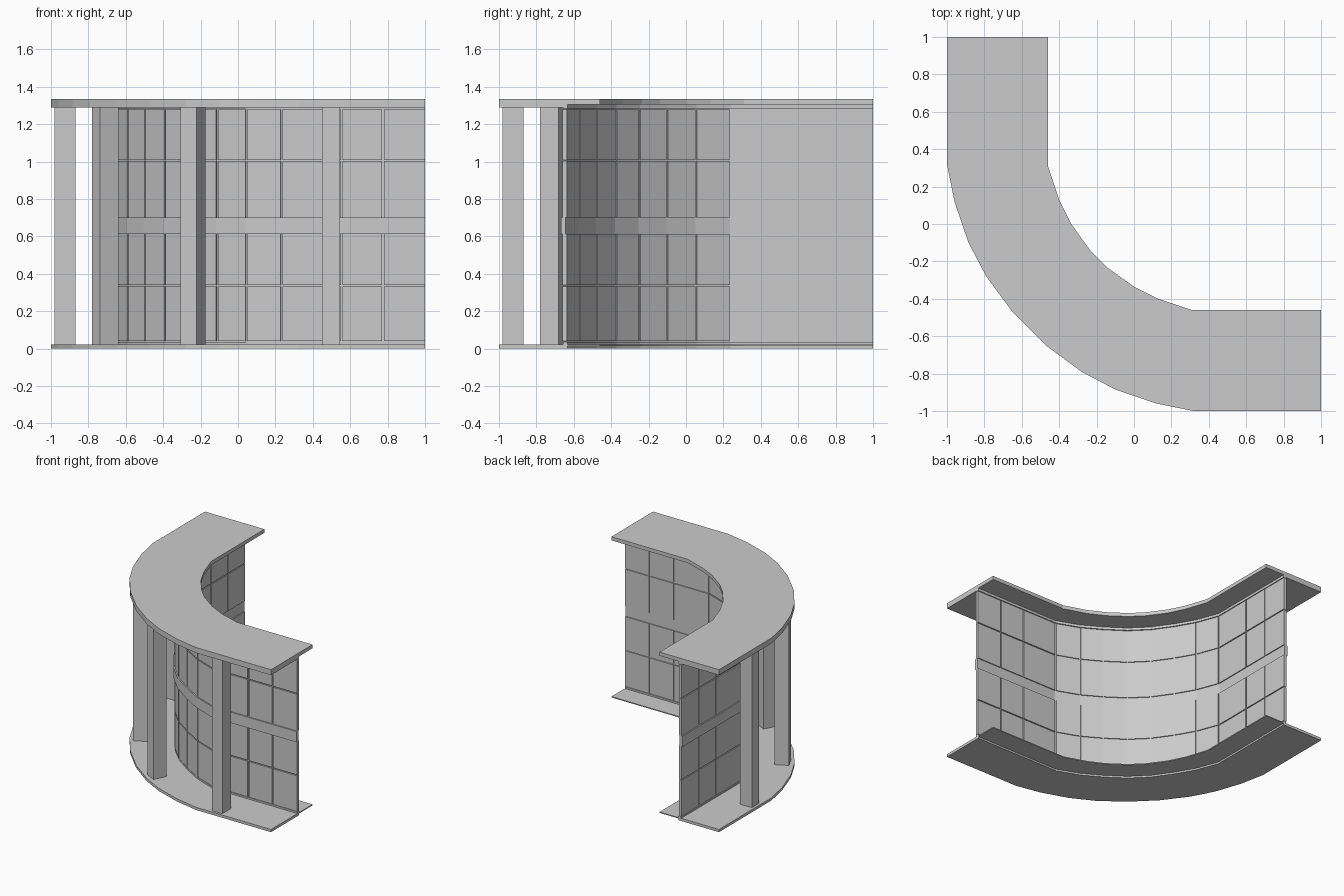
import bpy
import bmesh
from math import radians
from mathutils import Vector

cube = bpy.data.objects.get("Cube")
if cube:
    bpy.data.objects.remove(cube, do_unlink=True)

grey = bpy.data.materials.new("plain_grey")
grey.use_nodes = True
colour = (0.6, 0.6, 0.6, 1)
grey.diffuse_color = colour
grey.node_tree.nodes["Principled BSDF"].inputs["Base Color"].default_value = colour


def finish(name, bm):
    bmesh.ops.recalc_face_normals(bm, faces=bm.faces)
    mesh = bpy.data.meshes.new(name)
    bm.to_mesh(mesh)
    bm.free()
    mesh.materials.append(grey)
    obj = bpy.data.objects.new(name, mesh)
    bpy.context.collection.objects.link(obj)
    return obj


def mirrored(half):
    """Complete a half path across the diagonal of the corner."""
    pts = [Vector(p) for p in half]
    return pts + [Vector((p.y, p.x)) for p in reversed(pts)]


def offset(path, dist):
    """Mitred parallel path; positive distances go to the outer side."""
    out = []
    for i, p in enumerate(path):
        a = path[max(i - 1, 0)]
        b = path[min(i + 1, len(path) - 1)]
        normals = []
        for d in (p - a, b - p):
            if d.length > 1e-6:
                d = d.normalized()
                normals.append(Vector((d.y, -d.x)))
        n = sum(normals, Vector((0, 0))).normalized()
        out.append(p - n * (dist / n.dot(normals[0])))
    return out


def add_strip(bm, inner, outer, z0, z1):
    """Solid band between two paths with equal point counts."""
    rings = []
    for a, b in zip(inner, outer):
        rings.append([bm.verts.new((p.x, p.y, z))
                      for p, z in ((a, z0), (b, z0), (b, z1), (a, z1))])
    for r, s in zip(rings, rings[1:]):
        for k in range(4):
            bm.faces.new((r[k], r[(k + 1) % 4], s[(k + 1) % 4], s[k]))
    bm.faces.new(rings[0])
    bm.faces.new(rings[-1])


def add_outline(bm, inner, outer, z0, z1):
    """Solid slab between two paths with different point counts."""
    verts = [bm.verts.new((p.x, p.y, z0)) for p in inner + outer[::-1]]
    base = bm.faces.new(verts)
    geom = bmesh.ops.extrude_face_region(bm, geom=[base], use_keep_orig=True)
    top = [v for v in geom["geom"] if isinstance(v, bmesh.types.BMVert)]
    bmesh.ops.translate(bm, verts=top, vec=(0, 0, z1 - z0))
    bmesh.ops.triangulate(bm, faces=[f for f in bm.faces if len(f.verts) > 4])


# Plan paths: slab edges and wall line
inner_edge = mirrored([(1, -.46), (.31, -.46), (.13, -.4), (0, -.335), (-.14, -.235)])
outer_edge = mirrored([(1, -1), (.32, -1), (.12, -.96), (-.1, -.885),
                       (-.28, -.79), (-.47, -.65)])
wall = mirrored([(1, -.645), (.775, -.645), (.555, -.645), (.235, -.645),
                 (.05, -.575), (-.105, -.485), (-.255, -.38)])

# Floor and ceiling: thick outer part, thinner lip inside the wall
for name, z0, z1, lip0, lip1 in (("floor", 0, .022, .014, .022),
                                 ("ceiling", 1.29, 1.335, 1.305, 1.335)):
    bm = bmesh.new()
    add_outline(bm, offset(wall, -.012), outer_edge, z0, z1)
    finish(name + "_slab", bm)
    bm = bmesh.new()
    add_outline(bm, inner_edge, offset(wall, -.012), lip0, lip1)
    finish(name + "_lip", bm)

# Thin wall core with base and head tracks
bm = bmesh.new()
add_strip(bm, offset(wall, -.002), offset(wall, .005), .02, 1.3)
finish("wall_core", bm)
for name, z0, z1 in (("base_track", .01, .035), ("head_track", 1.285, 1.31)):
    bm = bmesh.new()
    add_strip(bm, offset(wall, -.012), offset(wall, .012), z0, z1)
    finish(name, bm)

# Wall panels, with a narrow joint around each one
bm = bmesh.new()
front, back = offset(wall, .014), offset(wall, -.01)
gap = .005
for i in range(len(wall) - 1):
    ends = []
    for side in (back, front):
        a, b = side[i], side[i + 1]
        d = (b - a).normalized() * gap
        ends.append((a + (d if i else d * 0),
                     b - (d if i < len(wall) - 2 else d * 0)))
    for z0, z1 in ((.04, .332), (.34, .612), (.7, 1.002), (1.01, 1.28)):
        add_strip(bm, ends[0], ends[1], z0, z1)
finish("wall_panels", bm)

# Middle rail
bm = bmesh.new()
add_strip(bm, offset(wall, .002), offset(wall, .024), .612, .7)
finish("middle_rail", bm)

# Pillars: two on the straights, two turned to follow the bend
for name, x, y, turn, size in (("left_pillar", .497, -.925, 0, (.095, .11)),
                               ("front_pillar", -.24, -.71, -27, (.095, .11)),
                               ("side_pillar", -.71, -.24, 27, (.11, .095)),
                               ("back_pillar", -.925, .497, 0, (.11, .095))):
    bm = bmesh.new()
    bmesh.ops.create_cube(bm, size=1)
    bmesh.ops.scale(bm, verts=bm.verts, vec=(size[0], size[1], 1.275))
    pillar = finish(name, bm)
    pillar.location = (x, y, .656)
    pillar.rotation_euler.z = radians(turn)
